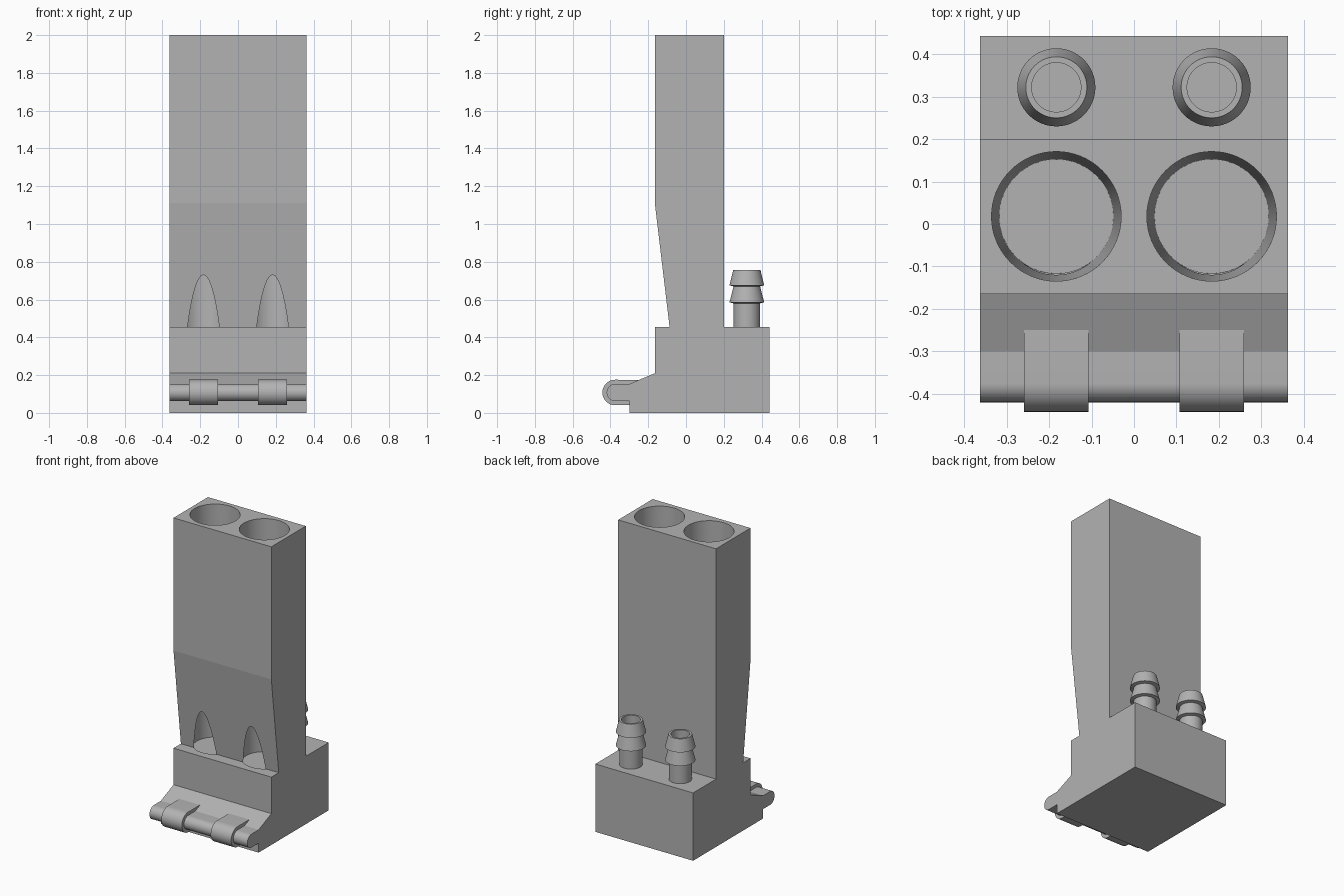
import bpy, bmesh, math
from mathutils import Vector

if "Cube" in bpy.data.objects:
    bpy.data.objects.remove(bpy.data.objects["Cube"], do_unlink=True)

GREY = (0.45, 0.45, 0.45, 1)
grey = bpy.data.materials.new("plain grey")
grey.use_nodes = True
grey.diffuse_color = GREY
grey.node_tree.nodes["Principled BSDF"].inputs["Base Color"].default_value = GREY

HALF = 0.363     # half width of the body
PITCH = 0.183    # sideways offset of the paired features


def finish(name, bm):
    bmesh.ops.recalc_face_normals(bm, faces=bm.faces)
    mesh = bpy.data.meshes.new(name)
    bm.to_mesh(mesh)
    bm.free()
    mesh.materials.append(grey)
    ob = bpy.data.objects.new(name, mesh)
    bpy.context.scene.collection.objects.link(ob)
    return ob


def shade(ob, degrees):
    bpy.ops.object.select_all(action='DESELECT')
    ob.select_set(True)
    bpy.context.view_layer.objects.active = ob
    bpy.ops.object.shade_smooth_by_angle(angle=math.radians(degrees))


def extrude_x(name, profile, x0, x1):
    """Extrude a (y, z) outline sideways."""
    bm = bmesh.new()
    face = bm.faces.new([bm.verts.new((x0, y, z)) for y, z in profile])
    new = bmesh.ops.extrude_face_region(bm, geom=[face])["geom"]
    moved = [v for v in new if isinstance(v, bmesh.types.BMVert)]
    bmesh.ops.translate(bm, verts=moved, vec=(x1 - x0, 0, 0))
    return finish(name, bm)


def revolve(name, profile, x, y, steps=64):
    """Turn a closed (radius, z) outline about a vertical axis."""
    bm = bmesh.new()
    verts = [bm.verts.new((r, 0, z)) for r, z in profile]
    edges = [bm.edges.new((a, b)) for a, b in zip(verts, verts[1:] + verts[:1])]
    bmesh.ops.spin(bm, geom=verts + edges, cent=(0, 0, 0), axis=(0, 0, 1),
                   angle=math.tau, steps=steps)
    bmesh.ops.remove_doubles(bm, verts=bm.verts, dist=1e-5)
    bmesh.ops.translate(bm, verts=bm.verts, vec=Vector((x, y, 0)))
    return finish(name, bm)


def nose(radius, steps=32):
    """Rounded front end, from top to bottom."""
    return [(-0.375 - radius * math.sin(math.pi * i / steps),
             0.108 + radius * math.cos(math.pi * i / steps)) for i in range(steps + 1)]


# Body: base block, tapered neck and rounded front lip
body = extrude_x("body", [
    (-0.30, 0), (0.443, 0), (0.443, 0.455), (0.2, 0.455), (0.2, 2),
    (-0.165, 2), (-0.165, 1.11), (-0.087, 0.455), (-0.165, 0.455),
    (-0.165, 0.21), (-0.30, 0.153)] + nose(0.045) + [(-0.30, 0.063)], -HALF, HALF)

# Two tapered bores that break out through the front of the neck
for side, x in (("right", -PITCH), ("left", PITCH)):
    bm = bmesh.new()
    bmesh.ops.create_cone(bm, cap_ends=True, segments=64,
                          radius1=0.1345, radius2=0.1532, depth=1.605)
    bmesh.ops.translate(bm, verts=bm.verts, vec=(x, 0.018, 0.445 + 1.605 / 2))
    cutter = finish(side + "_bore_cutter", bm)
    cutter.hide_render = True
    cutter.hide_viewport = True
    cutter.display_type = 'WIRE'
    cut = body.modifiers.new(side + " bore", 'BOOLEAN')
    cut.operation = 'DIFFERENCE'
    cut.solver = 'EXACT'
    cut.object = cutter

# Apply the cuts so no cutter remains
bpy.context.view_layer.update()
cut_mesh = bpy.data.meshes.new_from_object(
    body.evaluated_get(bpy.context.evaluated_depsgraph_get()))
body.modifiers.clear()
body.data = cut_mesh
for side in ("right", "left"):
    bpy.data.objects.remove(bpy.data.objects[side + "_bore_cutter"], do_unlink=True)
shade(body, 6.5)

for side, x in (("right", -PITCH), ("left", PITCH)):
    # Raised sleeve around the front lip
    sleeve = extrude_x(side + "_lip_sleeve",
                       [(-0.25, 0.175)] + nose(0.0675) + [(-0.299, 0.0405), (-0.25, 0.09)],
                       x - 0.076, x + 0.076)
    shade(sleeve, 20)

    # Hollow barbed hose fitting on the rear shelf
    fitting = revolve(side + "_hose_barb", [
        (0, 0.45), (0.07, 0.45), (0.07, 0.58), (0.092, 0.585), (0.07, 0.67),
        (0.092, 0.675), (0.072, 0.757), (0.058, 0.757), (0.058, 0.46), (0, 0.46)],
        x, 0.322)
    shade(fitting, 12)
